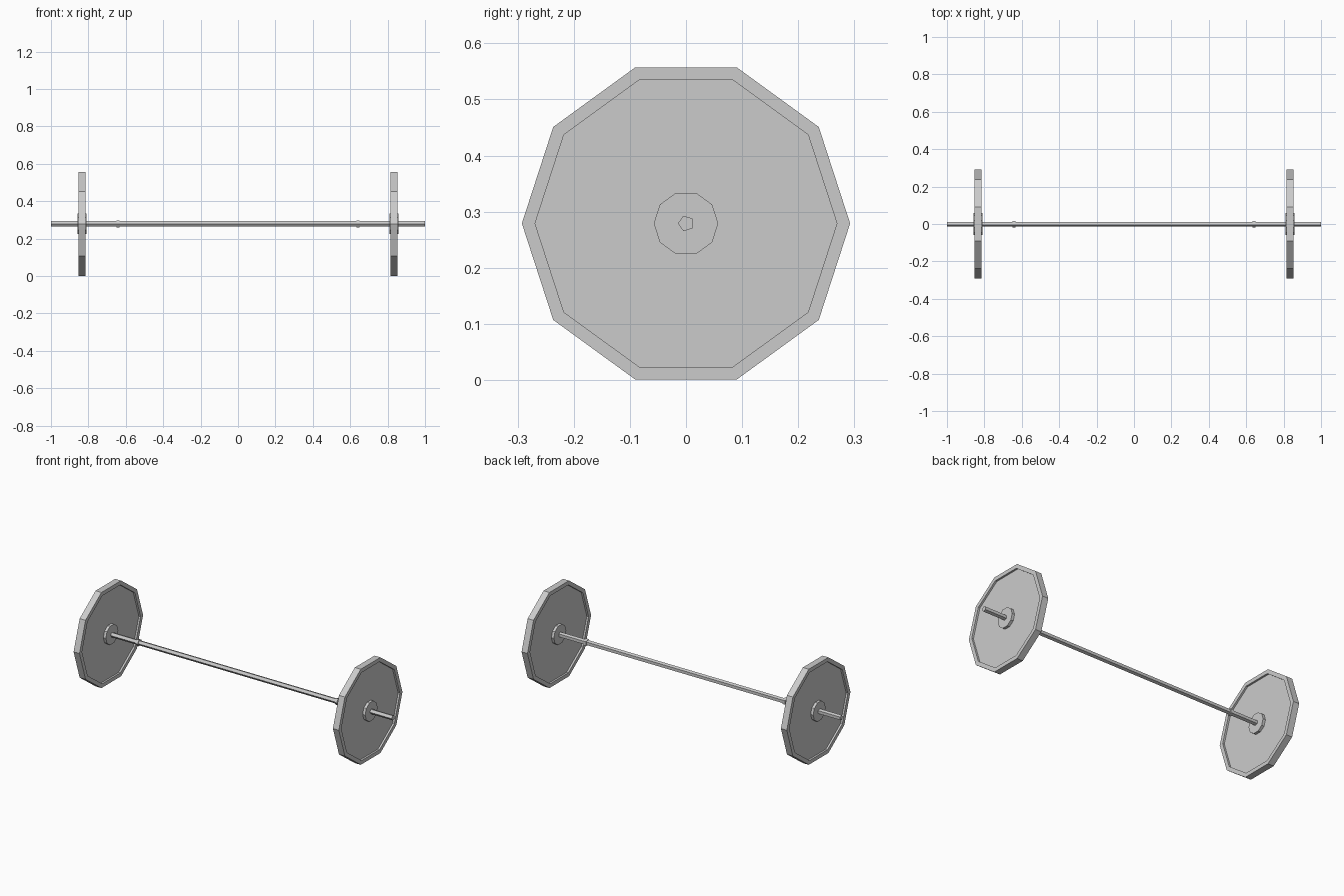
import bpy, bmesh, math

if "Cube" in bpy.data.objects:
    bpy.data.objects.remove(bpy.data.objects["Cube"])

AXIS_Z = 0.279


def lathe_x(name, profile, sides, phase=0.0):
    """Revolve (x, radius) points about the bar axis; cap both ends."""
    bm = bmesh.new()
    rings = []
    for x, r in profile:
        ring = []
        for i in range(sides):
            a = phase + 2 * math.pi * i / sides
            ring.append(bm.verts.new((x, r * math.cos(a), AXIS_Z + r * math.sin(a))))
        rings.append(ring)
    for a, b in zip(rings, rings[1:]):
        for i in range(sides):
            j = (i + 1) % sides
            bm.faces.new((a[i], a[j], b[j], b[i]))
    bm.faces.new(rings[0])
    bm.faces.new(rings[-1])
    bmesh.ops.recalc_face_normals(bm, faces=bm.faces)
    mesh = bpy.data.meshes.new(name)
    bm.to_mesh(mesh)
    bm.free()
    obj = bpy.data.objects.new(name, mesh)
    bpy.context.collection.objects.link(obj)
    return obj


# Five-sided bar
lathe_x("bar", [(-1, 0.0145), (1, 0.0145)], 5, math.pi)

for side, s in (("left", -1), ("right", 1)):
    # Ten-sided plate, recessed on both faces
    c, half, floor = s * 0.835, 0.019, 0.008
    lathe_x(side + "_plate", [(c - floor, 0.269), (c - half, 0.269), (c - half, 0.2925),
                              (c + half, 0.2925), (c + half, 0.269), (c + floor, 0.269)], 10)
    # Hub through the plate
    lathe_x(side + "_hub", [(c - 0.024, 0.0575), (c + 0.024, 0.0575)], 10)
    # Small stop collar on the bar
    k = s * 0.641
    lathe_x(side + "_collar", [(k - 0.008, 0.02), (k + 0.008, 0.02)], 5, math.pi)
